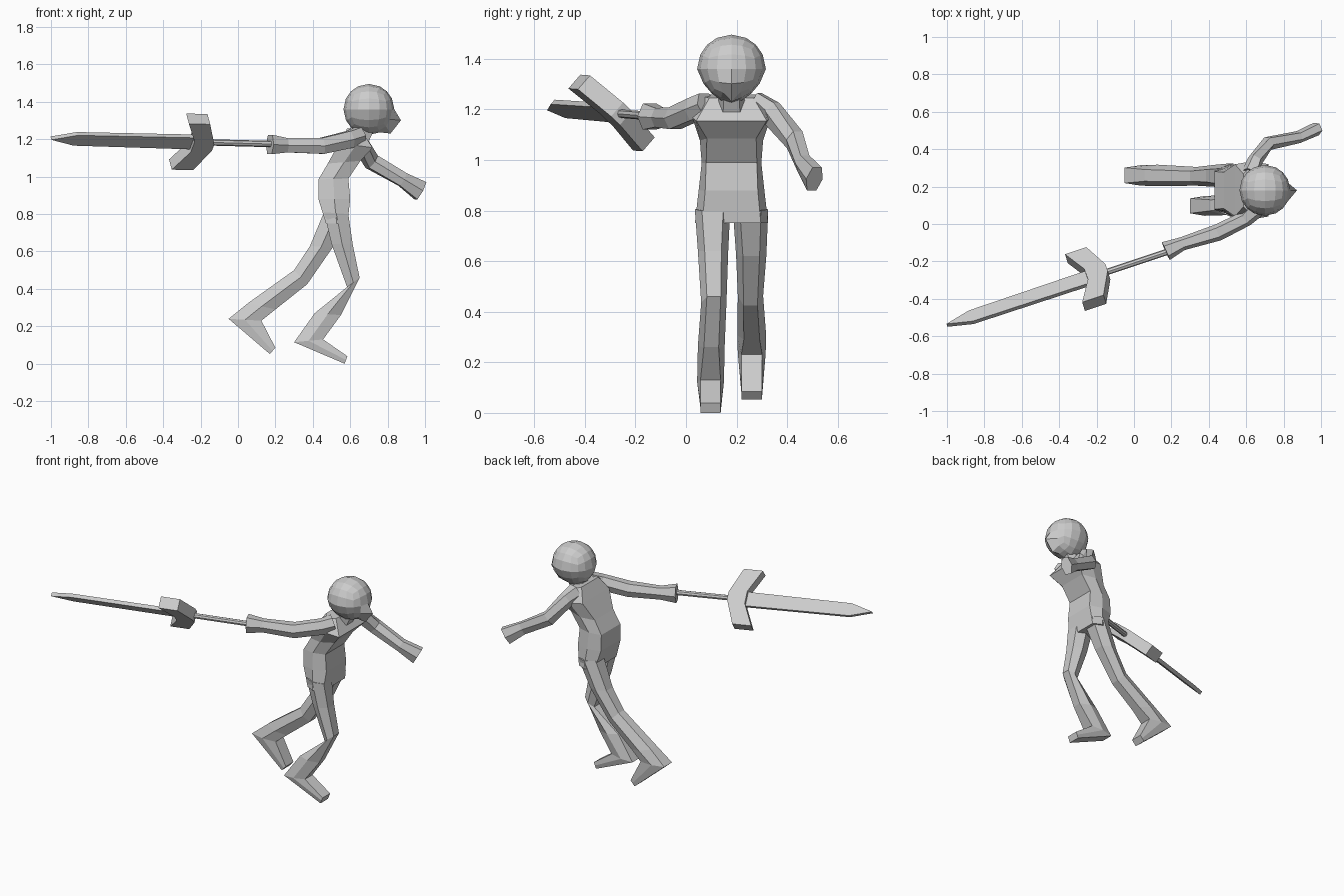
import bpy, bmesh
from mathutils import Vector


def finish(name, bm):
    bmesh.ops.recalc_face_normals(bm, faces=bm.faces[:])
    me = bpy.data.meshes.new(name)
    bm.to_mesh(me)
    bm.free()
    ob = bpy.data.objects.new(name, me)
    bpy.context.collection.objects.link(ob)
    return ob


def loft(name, sections):
    """Skin six-sided rings given as (centre, half axis u, half axis v, flat width ratio)."""
    bm = bmesh.new()
    rings = []
    for c, u, v, k in sections:
        pts = (u + v * k, v, -u + v * k, -u - v * k, -v, u - v * k)
        rings.append([bm.verts.new(c + p) for p in pts])
    for a, b in zip(rings, rings[1:]):
        for i in range(6):
            j = (i + 1) % 6
            bm.faces.new((a[i], a[j], b[j], b[i]))
    bm.faces.new(rings[0])
    bm.faces.new(rings[-1])
    return finish(name, bm)


def side_loft(name, rows):
    """Rows: back x, back z, front x, front z, centre y, half width, flat ratio."""
    secs = []
    for ax, az, bx, bz, y, hw, k in rows:
        a, b = Vector((ax, y, az)), Vector((bx, y, bz))
        secs.append(((a + b) / 2, (b - a) / 2, Vector((0, hw, 0)), k))
    return loft(name, secs)


def limb(name, rows):
    """Rows: x, y, z, half height, half width along a bent path."""
    pts = [Vector(r[:3]) for r in rows]
    secs = []
    for i, r in enumerate(rows):
        t = (pts[min(i + 1, len(pts) - 1)] - pts[max(i - 1, 0)]).normalized()
        v = t.cross(Vector((0, 0, 1))).normalized()
        secs.append((pts[i], v.cross(t) * r[3], v * r[4], 0.55))
    return loft(name, secs)


# Torso
side_loft("torso", [
    (0.47, 0.75, 0.585, 0.75, 0.18, 0.145, 0.8),
    (0.43, 0.88, 0.60, 0.88, 0.18, 0.13, 0.8),
    (0.43, 0.985, 0.59, 0.99, 0.18, 0.118, 0.85),
    (0.48, 1.07, 0.655, 1.085, 0.18, 0.125, 0.78),
    (0.54, 1.18, 0.72, 1.155, 0.18, 0.155, 0.9),
    (0.585, 1.26, 0.66, 1.245, 0.18, 0.125, 0.7)])
side_loft("neck", [
    (0.59, 1.19, 0.70, 1.19, 0.18, 0.055, 0.6),
    (0.63, 1.28, 0.74, 1.28, 0.18, 0.05, 0.6)])

# Legs with feet: the last two rings form heel-to-ankle and toe
side_loft("front_leg", [
    (0.46, 0.81, 0.59, 0.80, 0.105, 0.07, 0.6),
    (0.50, 0.64, 0.613, 0.64, 0.107, 0.06, 0.55),
    (0.583, 0.41, 0.65, 0.46, 0.11, 0.05, 0.55),
    (0.41, 0.27, 0.55, 0.26, 0.10, 0.053, 0.55),
    (0.30, 0.115, 0.455, 0.13, 0.097, 0.053, 0.75),
    (0.57, 0.0, 0.585, 0.04, 0.097, 0.04, 1)])
side_loft("rear_leg", [
    (0.46, 0.81, 0.59, 0.80, 0.255, 0.07, 0.6),
    (0.385, 0.63, 0.505, 0.62, 0.258, 0.06, 0.55),
    (0.30, 0.50, 0.37, 0.425, 0.255, 0.05, 0.55),
    (0.055, 0.325, 0.20, 0.29, 0.26, 0.057, 0.55),
    (-0.05, 0.24, 0.125, 0.23, 0.26, 0.055, 0.75),
    (0.17, 0.052, 0.20, 0.085, 0.26, 0.04, 1)])

# Arms with mitten hands
limb("sword_arm", [
    (0.65, 0.08, 1.22, 0.045, 0.05),
    (0.60, 0.03, 1.20, 0.045, 0.042),
    (0.45, -0.045, 1.165, 0.043, 0.045),
    (0.26, -0.105, 1.168, 0.038, 0.036),
    (0.17, -0.145, 1.172, 0.052, 0.052)])
limb("free_arm", [
    (0.625, 0.27, 1.22, 0.05, 0.05),
    (0.645, 0.335, 1.19, 0.045, 0.04),
    (0.715, 0.43, 1.08, 0.042, 0.038),
    (0.88, 0.465, 0.985, 0.038, 0.033),
    (0.975, 0.508, 0.925, 0.053, 0.036)])

# Head: cube sphere with a pointed face and a narrowed jaw
bm = bmesh.new()
bmesh.ops.create_cube(bm, size=2)
bmesh.ops.subdivide_edges(bm, edges=bm.edges[:], cuts=3, use_grid_fill=True)
for v in bm.verts:
    p = Vector([c * (1 + 0.12 * (abs(c) - 1)) for c in v.co]).normalized()
    if p.z < -0.1:
        p.y *= 1 + 0.3 * (p.z + 0.1)
        if p.x > 0.6 and abs(p.y) < 0.1:
            p = Vector((1.26, 0, -0.43)) if p.z > -0.6 else Vector((0.85, 0, -0.95))
    v.co = Vector((0.70, 0.18, 1.36)) + p * 0.136
finish("head", bm)

# Sword frame: along the blade, across it, and through its thickness
D = Vector((-0.948, -0.316, 0.025)).normalized()
W = Vector((0.254, -0.697, 0.669))
W = (W - D * W.dot(D)).normalized()
N = D.cross(W)
G = Vector((-0.14, -0.255, 1.183))


def plate(name, outline, half):
    bm = bmesh.new()
    lo, hi = [[bm.verts.new(G + D * s + W * t + N * h) for s, t in outline]
              for h in (-half, half)]
    n = len(outline)
    for i in range(n):
        j = (i + 1) % n
        bm.faces.new((lo[i], lo[j], hi[j], hi[i]))
    bm.faces.new(lo)
    bm.faces.new(hi)
    return finish(name, bm)


plate("sword_blade", [(0.09, -0.046), (0.77, -0.041), (0.907, 0),
                      (0.77, 0.041), (0.09, 0.046)], 0.012)
plate("sword_guard", [(0, -0.025), (0.065, -0.183), (0.185, -0.183), (0.115, -0.04),
                      (0.115, 0.04), (0.185, 0.183), (0.065, 0.183), (0, 0.025)], 0.037)

# Handle runs from the guard into the hand
bpy.ops.mesh.primitive_cylinder_add(vertices=8, radius=0.017, depth=0.41,
                                    location=G - D * 0.185)
grip = bpy.context.object
grip.name = "sword_handle"
grip.rotation_euler = D.to_track_quat('Z', 'Y').to_euler()
